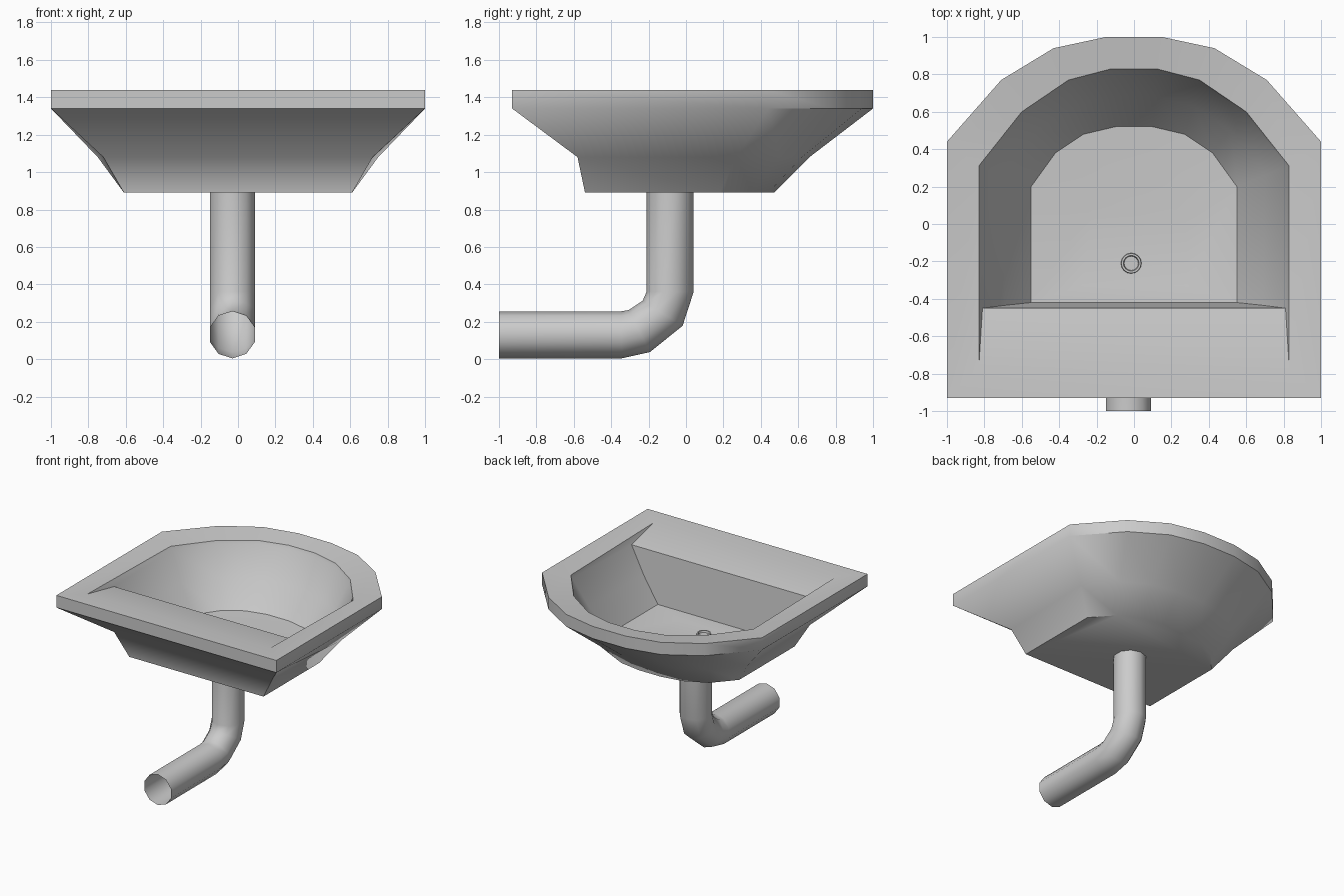
import bpy, bmesh
from math import sin, cos, pi, radians

if "Cube" in bpy.data.objects:
    bpy.data.objects.remove(bpy.data.objects["Cube"])


def loft(name, rings, caps=(True, True), angle=40):
    """Skin a stack of equal-sized vertex rings."""
    bm = bmesh.new()
    vs = [[bm.verts.new(p) for p in r] for r in rings]
    n = len(rings[0])
    for a, b in zip(vs, vs[1:]):
        for i in range(n):
            j = (i + 1) % n
            bm.faces.new((a[i], a[j], b[j], b[i]))
    if caps[0]:
        bm.faces.new(vs[0][::-1])
    if caps[1]:
        bm.faces.new(vs[-1])
    bmesh.ops.recalc_face_normals(bm, faces=bm.faces)
    me = bpy.data.meshes.new(name)
    bm.to_mesh(me)
    bm.free()
    ob = bpy.data.objects.new(name, me)
    bpy.context.collection.objects.link(ob)
    bpy.ops.object.select_all(action='DESELECT')
    ob.select_set(True)
    bpy.context.view_layer.objects.active = ob
    bpy.ops.object.shade_smooth_by_angle(angle=radians(angle))
    return ob


def mirrored(half, z, z_front=None):
    """Mirror a half outline in x; the last point is the straight front corner."""
    zs = [z] * (len(half) - 1) + [z if z_front is None else z_front]
    right = [(x, y, h) for (x, y), h in zip(half, zs)]
    return right + [(-x, y, h) for x, y, h in reversed(right)]


# Basin: bottom, outer bowl, rim slab, rim top, sloped deck, inner bowl, floor
outline = [(.15, 1), (.43, .94), (.71, .77), (1, .44), (1, -.93)]
lower = [(.12, .66), (.35, .62), (.56, .50), (.75, .27), (.72, -.58)]
base = [(.10, .47), (.28, .44), (.46, .35), (.61, .18), (.61, -.54)]
lip = [(.12, .83), (.35, .77), (.60, .60), (.83, .31), (.83, -.77)]
bowl_top = [(.12, .82), (.35, .76), (.595, .595), (.82, .305), (.81, -.45)]
bowl_mid = [(.12, .68), (.32, .63), (.52, .50), (.70, .26), (.69, -.435)]
floor = [(.10, .52), (.27, .48), (.42, .38), (.55, .20), (.55, -.42)]
middle = [(.06, .15), (.15, .13), (.22, .08), (.28, 0), (.28, -.33)]
loft("basin", [
    mirrored(base, .89), mirrored(lower, 1.08),
    mirrored(outline, 1.34), mirrored(outline, 1.44),
    mirrored(lip, 1.415, 1.435), mirrored(bowl_top, 1.39, 1.38),
    mirrored(bowl_mid, 1.17), mirrored(floor, .97), mirrored(middle, .95)],
    angle=48)


# Drain ring set in the basin floor
def circle(r, z, n=16):
    return [(-.015 + r * cos(2 * pi * i / n), -.21 + r * sin(2 * pi * i / n), z)
            for i in range(n)]


loft("drain", [circle(.056, .94), circle(.053, .968),
               circle(.042, .968), circle(.038, .953)], angle=30)

# Waste pipe: ten-sided tube, open at both ends; (y, z, tilt in degrees)
path = [(-.085, .90, 0), (-.085, .36, 0), (-.125, .245, 32),
        (-.25, .15, 63), (-.345, .13, 90), (-1, .13, 90)]
pipe = []
for y, z, tilt in path:
    t = radians(tilt)
    ring = []
    for i in range(10):
        a = 2 * pi * i / 10
        u = .126 * cos(a)
        ring.append((-.03 + .126 * sin(a), y + u * cos(t), z - u * sin(t)))
    pipe.append(ring)
loft("waste_pipe", pipe, caps=(False, False), angle=60)
